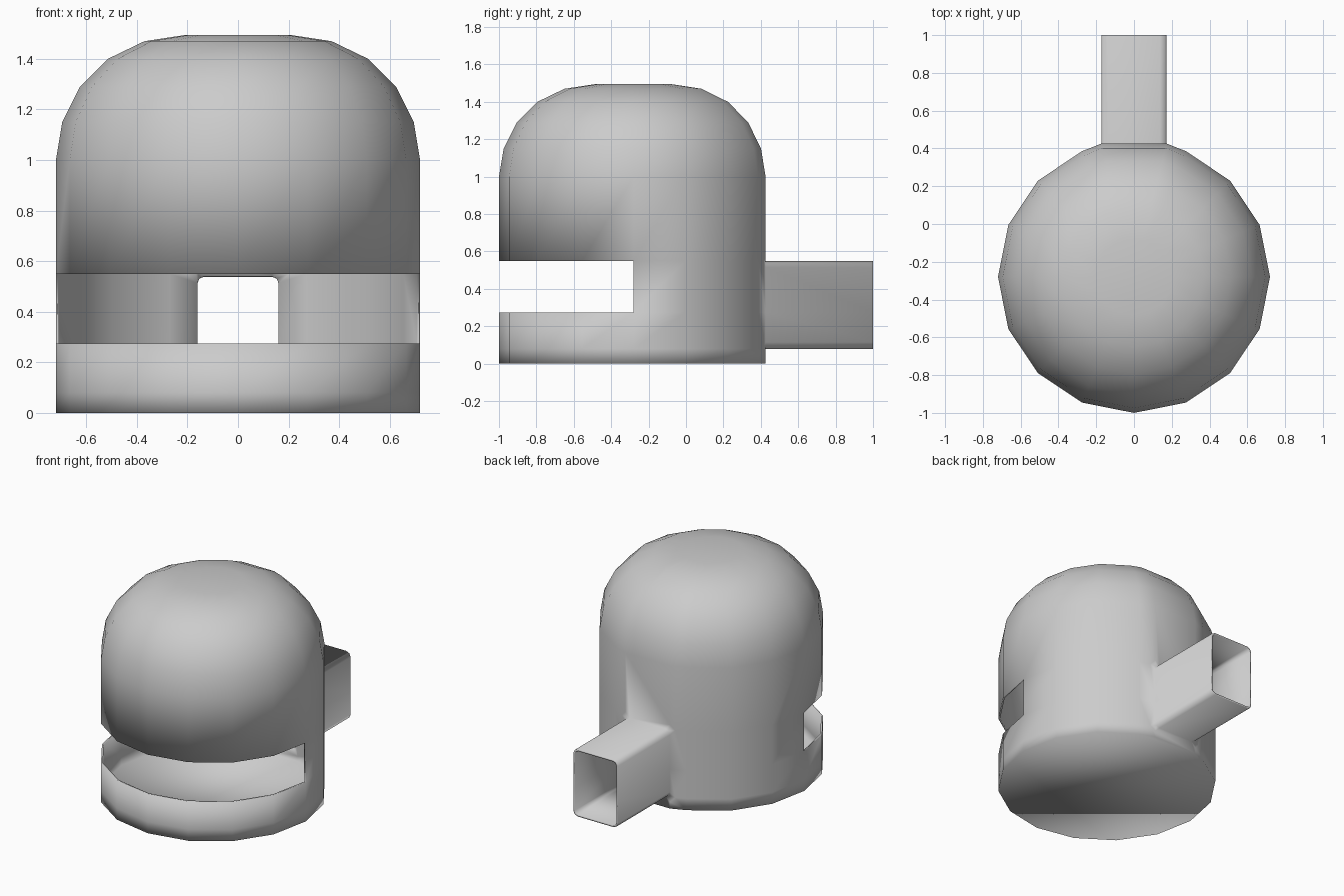
import bpy, bmesh, math

cube = bpy.data.objects.get("Cube")
if cube:
    bpy.data.objects.remove(cube)

grey = bpy.data.materials.new("plain_grey")
grey.use_nodes = True
colour = (0.6, 0.6, 0.6, 1)
grey.diffuse_color = colour
grey.node_tree.nodes["Principled BSDF"].inputs["Base Color"].default_value = colour

CENTRE_Y, SIDES = -0.28, 16
PIPE_BOTTOM, SLOT_BOTTOM, SLOT_TOP = 0.08, 0.275, 0.55
# radius and height of each ring, from base to crown
profile = [(0.72, 0), (0.72, PIPE_BOTTOM), (0.72, SLOT_BOTTOM), (0.72, SLOT_TOP),
           (0.72, 1.0), (0.695, 1.15), (0.625, 1.29), (0.515, 1.4), (0.37, 1.47), (0.205, 1.495)]

# plan outline: a regular polygon whose back corner is split to carry the pipe
outline = []
for i in range(SIDES):
    a = 2 * math.pi * i / SIDES
    if i == SIDES // 4:
        outline += [(0.24, 0.98), (-0.24, 0.98)]
    else:
        outline.append((math.cos(a), math.sin(a)))

bm = bmesh.new()
rings = [[bm.verts.new((x * r, CENTRE_Y + y * r, z)) for x, y in outline] for r, z in profile]
n = len(outline)
port = []
for (r, z), low, high in zip(profile, rings, rings[1:]):
    for i in range(n):
        j = (i + 1) % n
        at_back = i == SIDES // 4
        in_slot = z == SLOT_BOTTOM and (low[i].co.y + low[j].co.y) / 2 < CENTRE_Y
        if in_slot:
            continue
        if at_back and PIPE_BOTTOM <= z < SLOT_TOP:
            continue
        bm.faces.new((low[i], low[j], high[j], high[i]))
bm.faces.new(rings[-1])
bm.faces.new(rings[0][::-1])

# hollow pipe drawn out from the opening in the back wall
b = SIDES // 4
port = [rings[1][b], rings[1][b + 1], rings[2][b + 1], rings[3][b + 1], rings[3][b], rings[2][b]]
end = [bm.verts.new((v.co.x, 1, v.co.z)) for v in port]
for i in range(6):
    j = (i + 1) % 6
    bm.faces.new((port[i], port[j], end[j], end[i]))
corners = [bm.edges.get((port[i], end[i])) for i in (0, 1, 3, 4)]
bmesh.ops.bevel(bm, geom=corners, offset=0.035, segments=2, profile=0.5, affect='EDGES')
bmesh.ops.recalc_face_normals(bm, faces=bm.faces)
for f in bm.faces:
    f.smooth = True

mesh = bpy.data.meshes.new("domed_shell_with_pipe")
bm.to_mesh(mesh)
bm.free()
mesh.materials.append(grey)
shell = bpy.data.objects.new("domed_shell_with_pipe", mesh)
bpy.context.collection.objects.link(shell)

# thin wall, grown inward
wall = shell.modifiers.new("wall", 'SOLIDIFY')
wall.thickness = 0.012
wall.offset = -1
wall.use_even_offset = True
